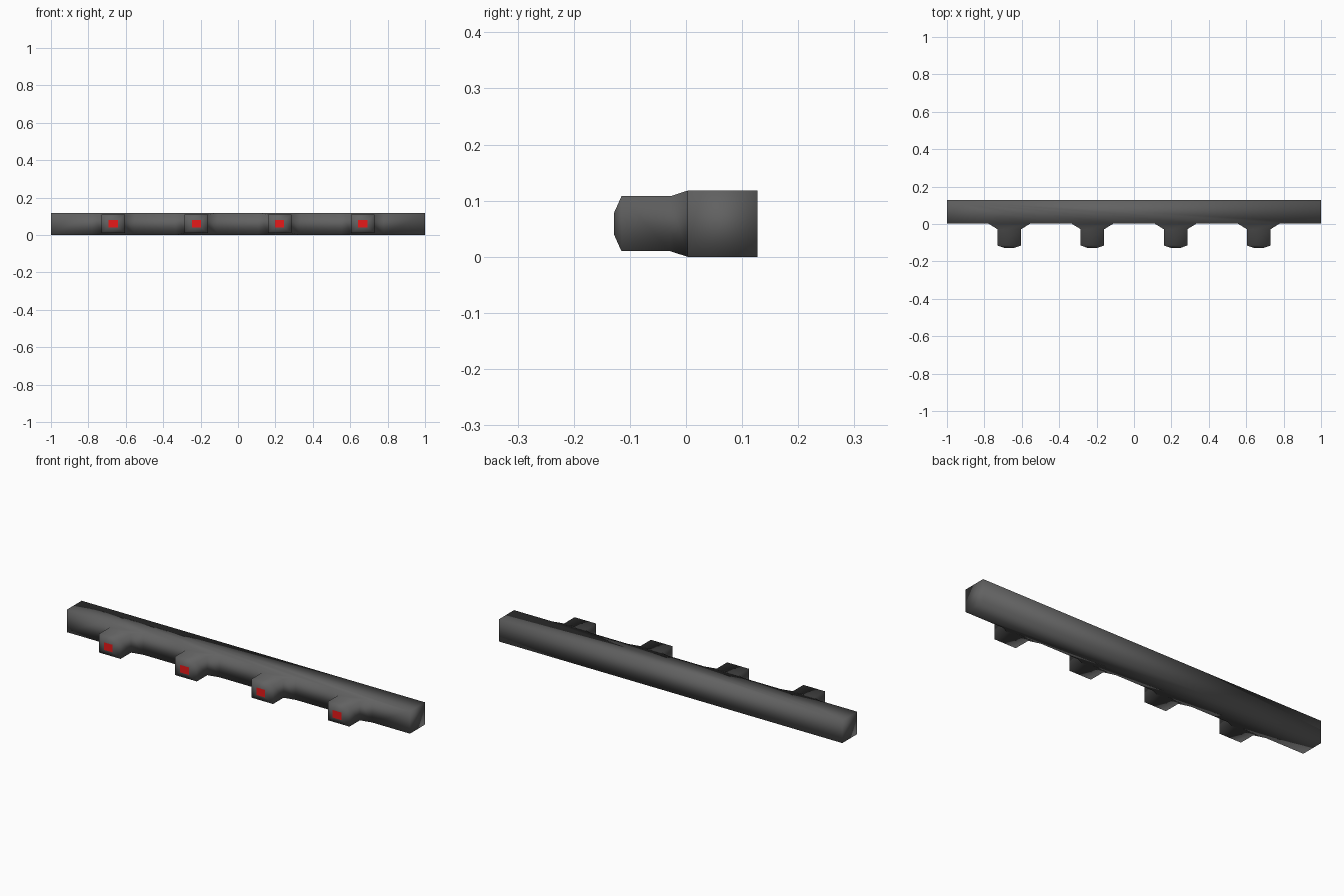
import bpy, bmesh

if "Cube" in bpy.data.objects:
    bpy.data.objects.remove(bpy.data.objects["Cube"])

BACK, FRONT, H = 0.127, 0.003, 0.118
PEGS = [-6/9, -2/9, 2/9, 6/9]
# peg sections: y, half width, half height
SECTIONS = [(FRONT, 0.113, H/2), (-0.028, 0.063, 0.049),
            (-0.115, 0.063, 0.049), (-0.128, 0.025, 0.020)]


def material(name, colour):
    m = bpy.data.materials.new(name)
    m.diffuse_color = colour
    m.use_nodes = True
    m.node_tree.nodes["Principled BSDF"].inputs["Base Color"].default_value = m.diffuse_color
    return m


def make_object(name, bm, mat):
    bmesh.ops.recalc_face_normals(bm, faces=bm.faces)
    for f in bm.faces:
        f.smooth = True
    me = bpy.data.meshes.new(name)
    bm.to_mesh(me)
    bm.free()
    me.materials.append(mat)
    ob = bpy.data.objects.new(name, me)
    bpy.context.collection.objects.link(ob)


def ring(bm, x, y, hx, hz):
    c = H / 2
    return [bm.verts.new((x + sx*hx, y, c + sz*hz))
            for sx, sz in ((-1, -1), (1, -1), (1, 1), (-1, 1))]


grey = material("dark_grey", (0.12, 0.12, 0.12, 1))
red = material("red", (0.8, 0.01, 0.01, 1))

# rail with flared pegs, welded into one smooth skin
bm = bmesh.new()
left = [bm.verts.new((-1, y, z)) for y in (FRONT, BACK) for z in (0, H)]
right = [bm.verts.new((1, y, z)) for y in (FRONT, BACK) for z in (0, H)]
low, high = [left[0]], [left[1]]
for x in PEGS:
    rings = [ring(bm, x, *s) for s in SECTIONS]
    for a, b in zip(rings, rings[1:]):
        for i in range(4):
            j = (i + 1) % 4
            bm.faces.new((a[i], a[j], b[j], b[i]))
    base = rings[0]
    low += base[:2]
    high += [base[3], base[2]]
low.append(right[0])
high.append(right[1])
# front strips between the pegs
for i in range(0, len(low), 2):
    bm.faces.new((low[i], low[i+1], high[i+1], high[i]))
# underside, top, back and ends
bm.faces.new(low + [right[2], left[2]])
bm.faces.new(high + [right[3], left[3]])
bm.faces.new((left[2], right[2], right[3], left[3]))
for e in (left, right):
    bm.faces.new((e[0], e[1], e[3], e[2]))
make_object("rail_with_pegs", bm, grey)

# red caps closing the peg tips
bm = bmesh.new()
for x in PEGS:
    bm.faces.new(ring(bm, x, *SECTIONS[-1]))
for f in bm.faces:
    f.normal_update()
make_object("red_peg_tips", bm, red)
# make sure the caps face the front
me = bpy.data.objects["red_peg_tips"].data
if me.polygons[0].normal.y > 0:
    me.flip_normals()
